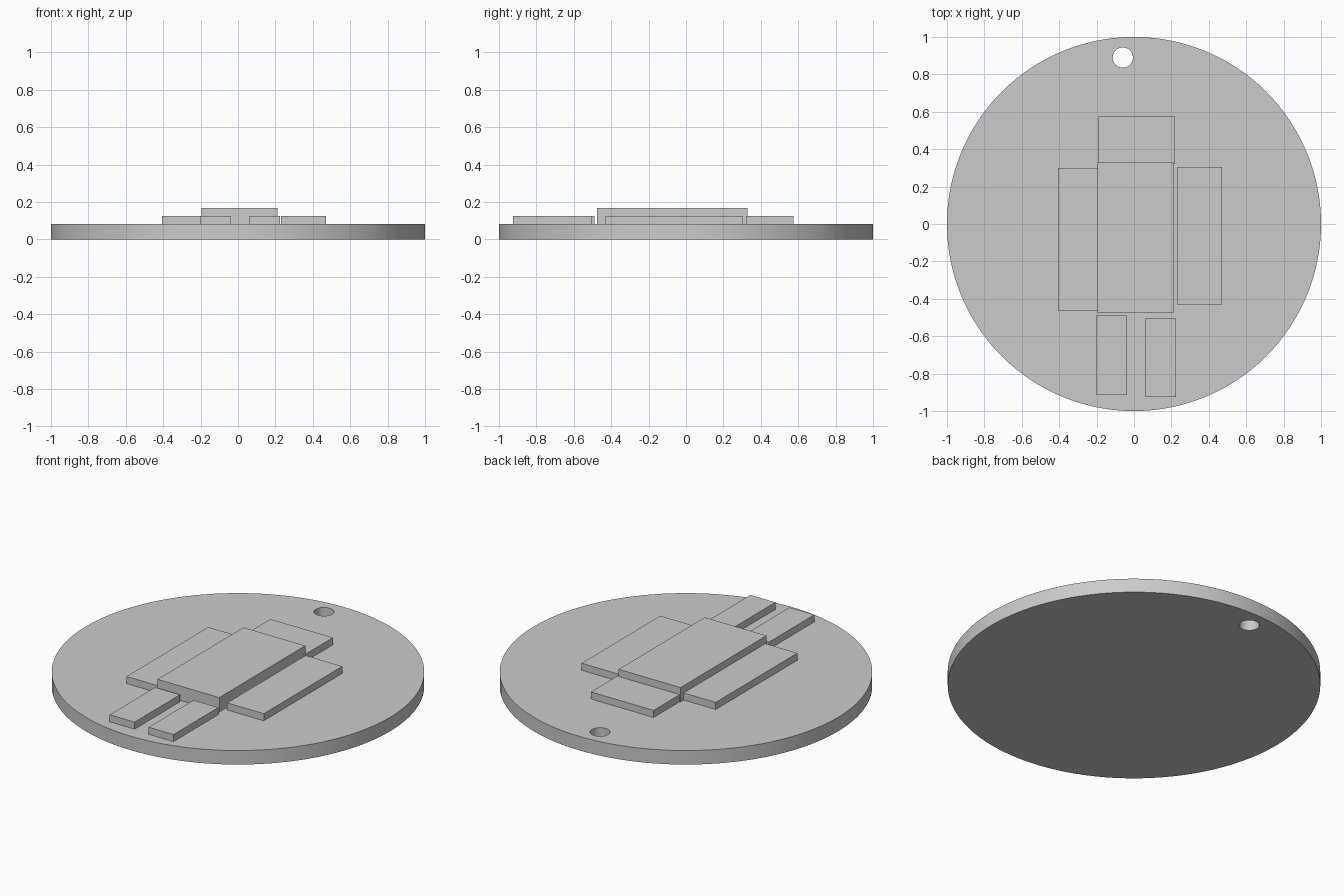
import bpy
import math

default_cube = bpy.data.objects.get("Cube")
if default_cube:
    bpy.data.objects.remove(default_cube, do_unlink=True)

DISC_TOP = 0.083
LOW_TOP = 0.125
HIGH_TOP = 0.168

# Single grey plastic
grey = bpy.data.materials.new("grey_plastic")
grey.use_nodes = True
colour = (0.6, 0.6, 0.6, 1)
grey.diffuse_color = colour
grey.node_tree.nodes["Principled BSDF"].inputs["Base Color"].default_value = colour


def add_cylinder(name, x, y, radius, z0, z1, sides):
    bpy.ops.mesh.primitive_cylinder_add(
        vertices=sides, radius=radius, depth=z1 - z0, location=(x, y, (z0 + z1) / 2))
    obj = bpy.context.object
    obj.name = name
    obj.data.materials.append(grey)
    return obj


def add_block(name, x0, x1, y0, y1, top):
    """Raised rectangular block standing on the disc."""
    bottom = DISC_TOP - 0.01
    bpy.ops.mesh.primitive_cube_add(
        size=1, location=((x0 + x1) / 2, (y0 + y1) / 2, (bottom + top) / 2))
    obj = bpy.context.object
    obj.name = name
    obj.scale = (x1 - x0, y1 - y0, top - bottom)
    bpy.ops.object.transform_apply(location=False, rotation=False, scale=True)
    obj.data.materials.append(grey)


# Round base with a hanging hole
disc = add_cylinder("base_disc", 0, 0, 1, 0, DISC_TOP, 128)
cutter = add_cylinder("hole_cutter", -0.06, 0.89, 0.054, -0.1, 0.2, 48)
cutter.hide_render = True
hole = disc.modifiers.new("hanging_hole", "BOOLEAN")
hole.operation = "DIFFERENCE"
hole.solver = "EXACT"
hole.object = cutter
bpy.ops.object.select_all(action="DESELECT")
disc.select_set(True)
bpy.context.view_layer.objects.active = disc
bpy.ops.object.modifier_apply(modifier=hole.name)
bpy.data.objects.remove(cutter, do_unlink=True)
bpy.ops.object.shade_smooth_by_angle(angle=math.radians(30))

# Raised blocky figure
add_block("torso", -0.195, 0.21, -0.475, 0.33, HIGH_TOP)
add_block("head", -0.19, 0.22, 0.32, 0.575, LOW_TOP)
add_block("right_arm", -0.405, -0.165, -0.465, 0.30, LOW_TOP)
add_block("left_arm", 0.23, 0.47, -0.43, 0.305, LOW_TOP)
add_block("right_leg", -0.2, -0.037, -0.915, -0.49, LOW_TOP)
add_block("left_leg", 0.062, 0.225, -0.925, -0.505, LOW_TOP)
